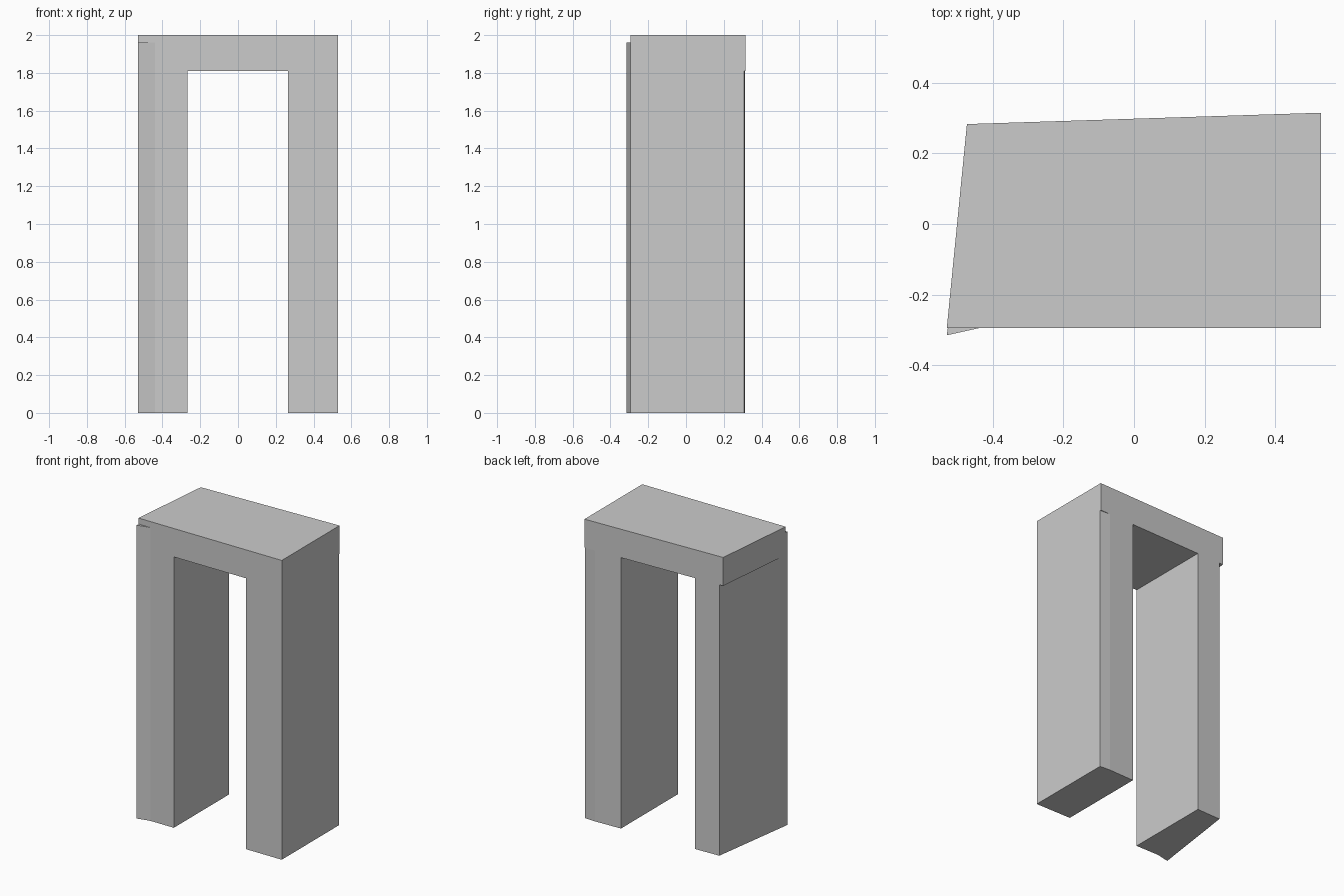
import bpy
import bmesh

cube = bpy.data.objects.get("Cube")
if cube:
    bpy.data.objects.remove(cube, do_unlink=True)

# Plain stone material
stone = bpy.data.materials.new("light_grey_stone")
stone.use_nodes = True
colour = (0.6, 0.6, 0.6, 1)
stone.diffuse_color = colour
bsdf = stone.node_tree.nodes["Principled BSDF"]
bsdf.inputs["Base Color"].default_value = colour
bsdf.inputs["Roughness"].default_value = 0.8


def prism(name, outline, bottom, top):
    """Extrude a counter-clockwise floor outline straight up."""
    bm = bmesh.new()
    base = bm.faces.new([bm.verts.new((x, y, bottom)) for x, y in outline])
    lifted = bmesh.ops.extrude_face_region(bm, geom=[base], use_keep_orig=True)
    verts = [v for v in lifted["geom"] if isinstance(v, bmesh.types.BMVert)]
    bmesh.ops.translate(bm, verts=verts, vec=(0, 0, top - bottom))
    bmesh.ops.recalc_face_normals(bm, faces=bm.faces)
    mesh = bpy.data.meshes.new(name)
    bm.to_mesh(mesh)
    bm.free()
    mesh.materials.append(stone)
    obj = bpy.data.objects.new(name, mesh)
    bpy.context.collection.objects.link(obj)
    return obj


FRONT = -0.295


def back(x):
    """Slanted back line shared by the lintel and the pillars."""
    return 0.298 + 0.032 * x


# Lintel slab with skewed end
prism("lintel", [(-0.53, FRONT), (0.53, FRONT), (0.53, back(0.53)),
                 (-0.473, back(-0.473))], 1.81, 2)

# Pillar with a flared front corner
prism("flared_pillar", [(-0.53, -0.315), (-0.44, FRONT), (-0.268, FRONT),
                        (-0.268, back(-0.268)), (-0.445, back(-0.445))], 0, 1.96)

# Pillar with a slightly clipped back corner
prism("straight_pillar", [(0.266, FRONT), (0.53, FRONT), (0.53, 0.308),
                          (0.455, back(0.455)), (0.266, back(0.266))], 0, 1.96)
